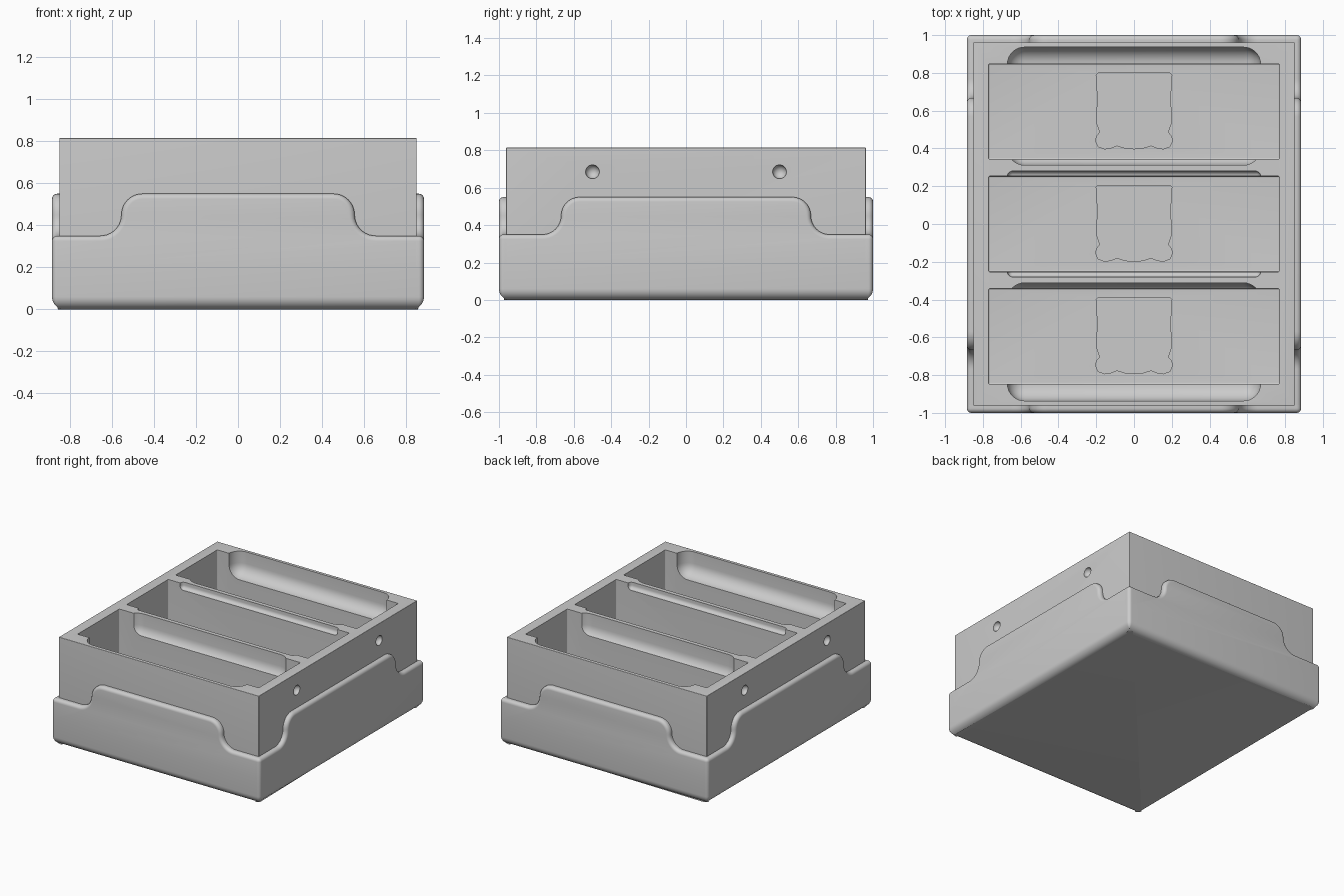
import bpy, bmesh, math
from mathutils import Matrix, Vector

cube = bpy.data.objects.get("Cube")
if cube:
    bpy.data.objects.remove(cube, do_unlink=True)

HALF_X, HALF_Y = 0.885, 1.0        # outer sleeve
BLOCK_X, BLOCK_Y = 0.85, 0.962     # inner tray
TOP, FLOOR = 0.815, 0.07
SEAM, LOW, HIGH = 0.2, 0.35, 0.55  # sleeve heights
ROWS = (-0.595, 0, 0.595)

grey = bpy.data.materials.new("plain_grey")
grey.use_nodes = True
grey.diffuse_color = (0.6, 0.6, 0.6, 1)
grey.node_tree.nodes["Principled BSDF"].inputs["Base Color"].default_value = (0.6, 0.6, 0.6, 1)


def finish(bm, name):
    bmesh.ops.recalc_face_normals(bm, faces=bm.faces)
    mesh = bpy.data.meshes.new(name)
    bm.to_mesh(mesh)
    bm.free()
    mesh.materials.append(grey)
    obj = bpy.data.objects.new(name, mesh)
    bpy.context.collection.objects.link(obj)
    return obj


def box_mesh(lo, hi):
    bm = bmesh.new()
    lo, hi = Vector(lo), Vector(hi)
    bmesh.ops.create_cube(bm, size=1, matrix=Matrix.Translation((lo + hi) / 2)
                          @ Matrix.Diagonal((hi - lo).to_4d()))
    return bm


def round_edges(bm, edges, radius, segments=6):
    bmesh.ops.bevel(bm, geom=edges, offset=radius, segments=segments,
                    profile=0.5, affect='EDGES', clamp_overlap=False)


def box(name, lo, hi, radius=0):
    bm = box_mesh(lo, hi)
    if radius:
        round_edges(bm, bm.edges[:], radius, 8)
    return finish(bm, name)


def extruded(points, offset):
    bm = bmesh.new()
    face = bm.faces.new([bm.verts.new(p) for p in points])
    ext = bmesh.ops.extrude_face_region(bm, geom=[face])
    moved = [v for v in ext["geom"] if isinstance(v, bmesh.types.BMVert)]
    bmesh.ops.translate(bm, verts=moved, vec=offset)
    bmesh.ops.recalc_face_normals(bm, faces=bm.faces)
    return bm


def cut(target, cutter):
    mod = target.modifiers.new("cut", 'BOOLEAN')
    mod.operation, mod.solver, mod.object = 'DIFFERENCE', 'EXACT', cutter
    bpy.context.view_layer.objects.active = target
    bpy.ops.object.modifier_apply(modifier=mod.name)
    bpy.data.objects.remove(cutter, do_unlink=True)


def smooth(obj):
    bpy.ops.object.select_all(action='DESELECT')
    obj.select_set(True)
    bpy.context.view_layer.objects.active = obj
    bpy.ops.object.shade_smooth_by_angle(angle=math.radians(30))


# Sleeve base with a rounded underside
bm = box_mesh((-HALF_X, -HALF_Y, 0), (HALF_X, HALF_Y, SEAM))
upright = [e for e in bm.edges if abs(e.verts[0].co.z - e.verts[1].co.z) > 0.1]
round_edges(bm, upright, 0.025)
under = [e for e in bm.edges if max(v.co.z for v in e.verts) < 0.001]
round_edges(bm, under, 0.06, 8)
base = finish(bm, "sleeve_base")
cut(base, box("cavity", (-BLOCK_X + 0.004, -BLOCK_Y + 0.004, 0.04),
              (BLOCK_X - 0.004, BLOCK_Y - 0.004, 1)))
smooth(base)


# Sleeve walls, each with a raised S-curved tab
def sleeve_wall(name, half, depth, shoulder, thickness, turn):
    r = (HIGH - LOW) / 2
    steps = [math.pi / 2 * i / 10 for i in range(11)]
    right = [(half, SEAM), (half, LOW)]
    right += [(shoulder + r - r * math.sin(a), LOW + r - r * math.cos(a)) for a in steps]
    right += [(shoulder - r + r * math.cos(a), HIGH - r + r * math.sin(a)) for a in steps[1:]]
    outline = right + [(-x, z) for x, z in reversed(right)]
    bm = extruded([(x, -depth, z) for x, z in outline], (0, thickness, 0))
    rim = []
    for e in bm.edges:
        a, b = (v.co for v in e.verts)
        if max(a.z, b.z) < SEAM + 0.01:
            continue
        outer = max(a.y, b.y) < -depth + 0.001
        end = abs(a.y - b.y) > 0.01 and abs(a.x) > half - 0.001
        if outer or end:
            rim.append(e)
    round_edges(bm, rim, 0.025)
    bm.transform(Matrix.Rotation(math.radians(turn), 4, 'Z'))
    smooth(finish(bm, name))


thick_y, thick_x = HALF_Y - BLOCK_Y + 0.003, HALF_X - BLOCK_X + 0.003
sleeve_wall("front_sleeve_wall", HALF_X, HALF_Y, 0.555, thick_y, 0)
sleeve_wall("back_sleeve_wall", HALF_X, HALF_Y, 0.555, thick_y, 180)
sleeve_wall("left_sleeve_wall", HALF_Y, HALF_X, 0.668, thick_x, 90)
sleeve_wall("right_sleeve_wall", HALF_Y, HALF_X, 0.668, thick_x, -90)

# Inner tray block
tray = box("tray", (-BLOCK_X, -BLOCK_Y, 0.04), (BLOCK_X, BLOCK_Y, TOP), 0.004)

# Compartments with finger scoops and a shallow scalloped recess in the floor
half_shape = [(0.19, 0.205), (0.2, 0.195), (0.197, 0.13), (0.19, 0.07), (0.197, 0.0),
              (0.197, -0.06), (0.18, -0.11), (0.198, -0.13), (0.203, -0.155),
              (0.19, -0.185), (0.155, -0.198), (0.12, -0.192), (0.09, -0.18),
              (0.045, -0.194)]
shape = half_shape + [(0, -0.197)] + [(-x, y) for x, y in reversed(half_shape)]
for y in ROWS:
    cut(tray, box("pocket", (-0.77, y - 0.253, FLOOR), (0.77, y + 0.253, 1.2), 0.008))
    if y:
        mid = math.copysign(0.624, y)
        scoop = box("scoop", (-0.67, mid - 0.312, 0.635), (0.67, mid + 0.312, 1.3), 0.09)
    else:
        scoop = box("scoop", (-0.67, -0.28, 0.765), (0.67, 0.28, 1.3), 0.028)
    cut(tray, scoop)
    bm = extruded([(px, y + py, FLOOR - 0.02) for px, py in shape], (0, 0, 0.1))
    cut(tray, finish(bm, "recess"))

# Round catch dimples on both sides
for x in (-BLOCK_X, BLOCK_X):
    for y in (-0.5, 0.5):
        bm = bmesh.new()
        bmesh.ops.create_uvsphere(bm, u_segments=32, v_segments=17, radius=0.037,
                                  matrix=Matrix.Translation((x, y, 0.685)))
        cut(tray, finish(bm, "dimple"))
smooth(tray)
